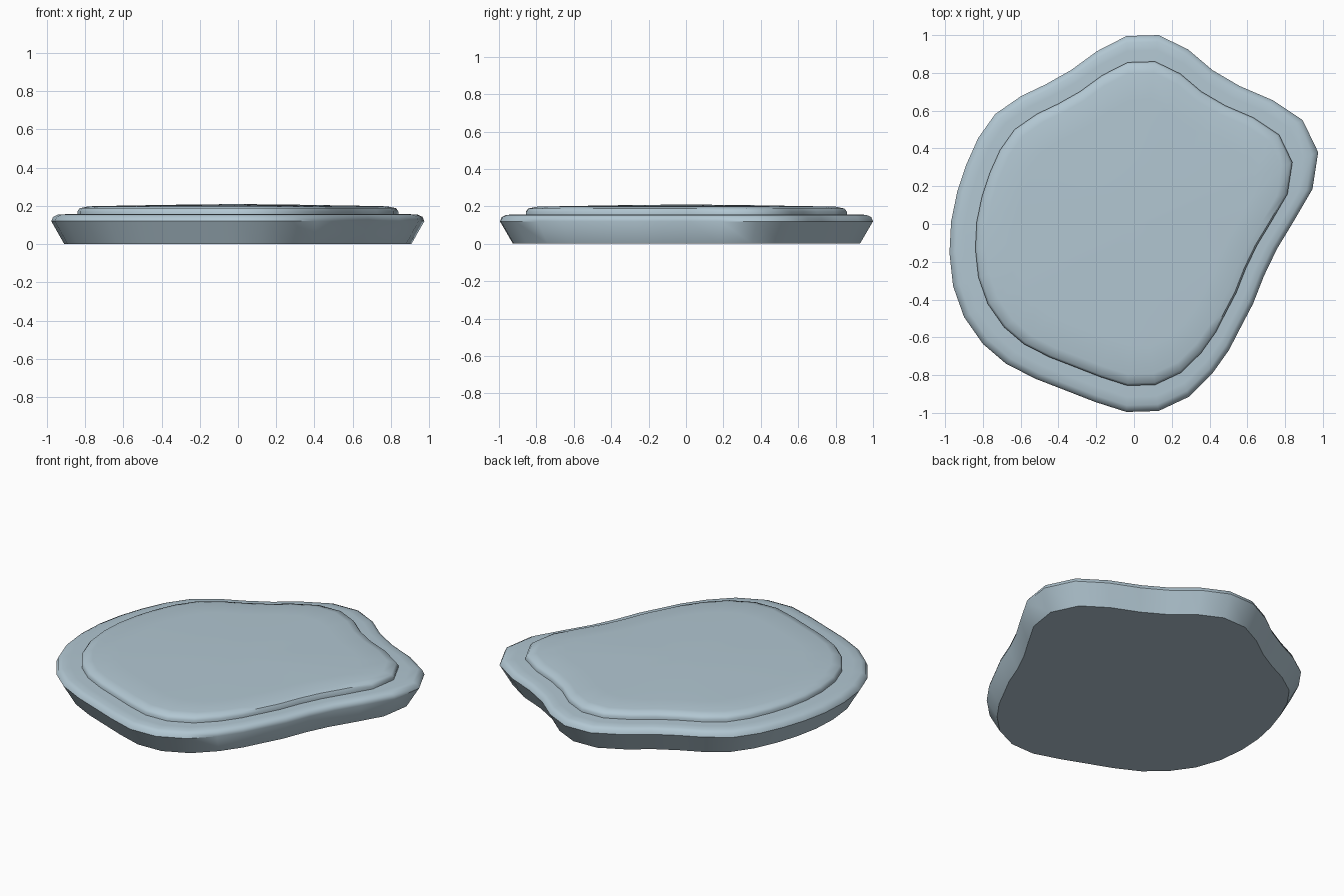
import bpy, bmesh, math

if "Cube" in bpy.data.objects:
    bpy.data.objects.remove(bpy.data.objects["Cube"])

# stone colour
mat = bpy.data.materials.new("pale blue grey")
mat.diffuse_color = (0.445, 0.57, 0.645, 1)
mat.use_nodes = True
mat.node_tree.nodes["Principled BSDF"].inputs["Base Color"].default_value = mat.diffuse_color

# wobbly outline seen from above
OUTLINE = [(-.04, .995), (.13, 1), (.285, .925), (.415, .815), (.56, .73), (.735, .655),
           (.893, .55), (.975, .38), (.945, .185), (.846, .015), (.757, -.132), (.688, -.275),
           (.63, -.423), (.566, -.545), (.503, -.667), (.413, -.794), (.29, -.915), (.13, -.99),
           (-.04, -.995), (-.206, -.942), (-.37, -.878), (-.52, -.82), (-.677, -.74), (-.8, -.635),
           (-.9, -.492), (-.958, -.328), (-.977, -.153), (-.968, .015), (-.936, .17), (-.889, .312),
           (-.825, .455), (-.735, .582), (-.598, .677), (-.466, .74), (-.333, .815), (-.196, .915)]


def stacked_rings(name, profile, apex_z):
    """Loft the outline through (scale, height) rings, flat below, fan on top."""
    bm = bmesh.new()
    rings = [[bm.verts.new((x * s, y * s, z)) for x, y in OUTLINE] for s, z in profile]
    n = len(OUTLINE)
    bm.faces.new(rings[0])
    for a, b in zip(rings, rings[1:]):
        for i in range(n):
            j = (i + 1) % n
            bm.faces.new((a[i], a[j], b[j], b[i]))
    tip = bm.verts.new((0, 0, apex_z))
    for i in range(n):
        bm.faces.new((rings[-1][i], rings[-1][(i + 1) % n], tip))
    bmesh.ops.recalc_face_normals(bm, faces=bm.faces)
    me = bpy.data.meshes.new(name)
    bm.to_mesh(me)
    bm.free()
    me.materials.append(mat)
    ob = bpy.data.objects.new(name, me)
    bpy.context.collection.objects.link(ob)
    bpy.ops.object.select_all(action='DESELECT')
    ob.select_set(True)
    bpy.context.view_layer.objects.active = ob
    bpy.ops.object.shade_smooth_by_angle(angle=math.radians(45))
    return ob


# lower slab with undercut side and rounded rim
stacked_rings("stone_base", [(.93, 0), (1, .12), (.99, .143), (.965, .154), (.92, .157)], .157)

# raised top with soft edge and slight dome
stacked_rings("raised_top", [(.86, .15), (.86, .172), (.848, .188), (.80, .198),
                             (.65, .201), (.35, .206)], .21)
